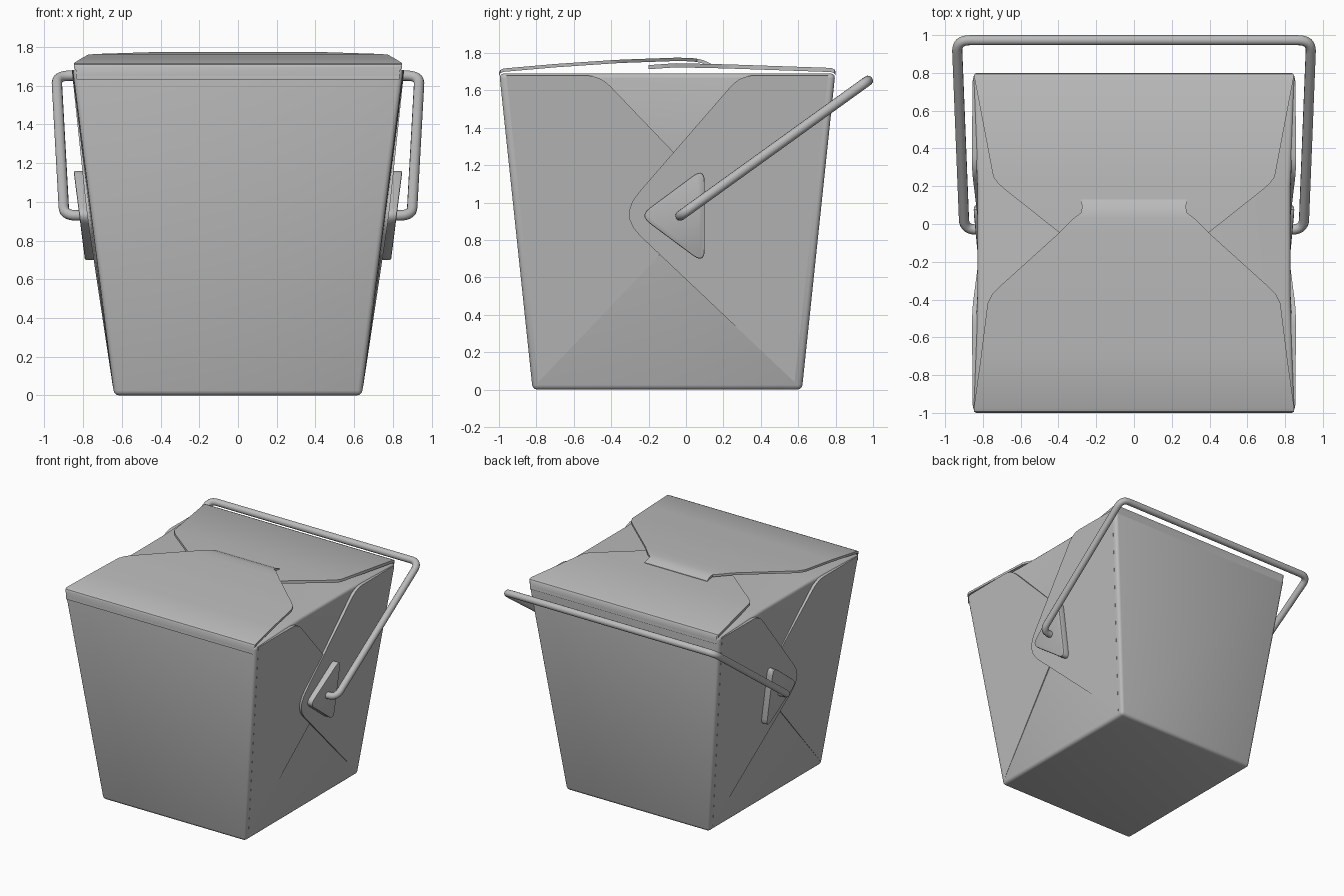
import bpy, bmesh, math
from mathutils import Vector

if "Cube" in bpy.data.objects:
    bpy.data.objects.remove(bpy.data.objects["Cube"])

grey = bpy.data.materials.new("card_grey")
grey.diffuse_color = (0.5, 0.5, 0.5, 1)
grey.use_nodes = True
grey.node_tree.nodes["Principled BSDF"].inputs["Base Color"].default_value = grey.diffuse_color

TOP = 1.69


def make(name, verts, faces, bevel=0.0, segments=3, bevel_angle=35, smooth=35, mirror=False):
    """Mesh object from points and faces, with optional soft edges and left-right mirror."""
    bm = bmesh.new()
    vs = [bm.verts.new(v) for v in verts]
    for f in faces:
        bm.faces.new([vs[i] for i in f])
    bmesh.ops.recalc_face_normals(bm, faces=bm.faces)
    if bevel:
        sharp = [e for e in bm.edges
                 if e.calc_face_angle(0) > math.radians(bevel_angle)]
        bmesh.ops.bevel(bm, geom=sharp, offset=bevel, segments=segments,
                        profile=0.5, affect='EDGES', clamp_overlap=True)
    me = bpy.data.meshes.new(name)
    bm.to_mesh(me)
    bm.free()
    me.materials.append(grey)
    ob = bpy.data.objects.new(name, me)
    bpy.context.collection.objects.link(ob)
    bpy.ops.object.select_all(action='DESELECT')
    ob.select_set(True)
    bpy.context.view_layer.objects.active = ob
    bpy.ops.object.shade_smooth_by_angle(angle=math.radians(smooth))
    if mirror:
        ob.modifiers.new("mirror", 'MIRROR').use_clip = False
    return ob


def rounded(points, radii, closed=True, steps=5):
    """Replace each corner that has a radius by a short curve."""
    pts = [Vector(p) for p in points]
    out, n = [], len(pts)
    for i, (p, r) in enumerate(zip(pts, radii)):
        if r == 0 or (not closed and i in (0, n - 1)):
            out.append(p)
            continue
        a = p + (pts[i - 1] - p).normalized() * r
        b = p + (pts[(i + 1) % n] - p).normalized() * r
        for k in range(steps + 1):
            t = k / steps
            out.append(a * (1 - t) ** 2 + p * 2 * t * (1 - t) + b * t * t)
    return out


def side_x(z):
    return 0.64 + 0.215 * z / TOP


def on_side(y, z, off=0.0):
    return (side_x(z) + off, y, z)


def side_plate(name, outline, inner, **kw):
    """Plate on the right wall; outline holds (y, z, offset from wall)."""
    n = len(outline)
    verts = [on_side(y, z, o) for y, z, o in outline]
    verts += [on_side(y, z, inner) for y, z, o in outline]
    faces = [list(range(n)), list(range(n, 2 * n))]
    faces += [[i, (i + 1) % n, (i + 1) % n + n, i + n] for i in range(n)]
    return make(name, verts, faces, mirror=True, **kw)


def lid(name, stations, thick):
    """Curved sheet running along y; stations hold (y, half width, top z)."""
    verts, faces = [], []
    for y, w, z in stations:
        verts += [(-w, y, z), (w, y, z), (w, y, z - thick), (-w, y, z - thick)]
    for s in range(len(stations) - 1):
        a, b = 4 * s, 4 * s + 4
        faces += [[a + k, a + (k + 1) % 4, b + (k + 1) % 4, b + k] for k in range(4)]
    e = len(verts) - 4
    faces += [[0, 1, 2, 3], [e, e + 1, e + 2, e + 3]]
    return make(name, verts, faces)


# Tapered carton body, side walls slightly pinched at the rim
verts, faces = [], []
for s in (1, -1):
    pts = [on_side(-0.82, 0), on_side(0.62, 0), on_side(0.798, TOP),
           on_side(0.2, TOP, -0.024), on_side(-0.38, TOP, -0.024),
           on_side(-0.998, TOP), on_side(-0.1, 1.2)]
    verts += [(s * x, y, z) for x, y, z in pts]
    o = 0 if s == 1 else 7
    faces += [[o + i, o + (i + 1) % 6, o + 6] for i in range(6)]
faces += [[i, (i + 1) % 6, (i + 1) % 6 + 7, i + 7] for i in (0, 1, 5)]
faces += [[2, 3, 4, 5, 12, 11, 10, 9]]
make("carton_body", verts, faces, bevel=0.025)

# Folded side flaps: front one below, rear one lapped over it to a rounded tip
front_flap = rounded(
    [(-0.96, 1.68, 0.001), (-0.46, 1.68, 0.004), (0.0, 1.2, 0.006),
     (0.0, 0.9, 0.006), (-0.14, 0.72, 0.008), (-0.79, 0.04, 0.001)],
    [0, 0.08, 0, 0, 0, 0])
side_plate("front_side_flap", front_flap, -0.04)
rear_flap = rounded(
    [(0.76, 1.68, 0.001), (0.29, 1.68, 0.005), (-0.36, 0.93, 0.022),
     (0.58, 0.04, 0.001)],
    [0, 0.08, 0.16, 0])
side_plate("rear_side_flap", rear_flap, -0.04)

# Triangular handle clips
clip = rounded([(-0.25, 0.93, 0.062), (0.1, 1.19, 0.062), (0.1, 0.67, 0.062)],
               [0.07, 0.08, 0.08])
side_plate("handle_clip", clip, -0.01, bevel=0.008, segments=2, bevel_angle=60)

# Rear lid with its tongue under the front lid
lid("rear_lid",
    [(0.80, 0.835, 1.66), (0.80, 0.835, 1.70), (0.793, 0.845, 1.713),
     (0.775, 0.845, 1.72), (0.25, 0.745, 1.738), (0.215, 0.72, 1.739),
     (0.18, 0.68, 1.74), (-0.05, 0.39, 1.745), (-0.10, 0.32, 1.742),
     (-0.20, 0.28, 1.735)], 0.022)

# Front lid lapped over the top, with a bent-down locking tab
lid("front_lid",
    [(-1.0, 0.835, 1.65), (-1.0, 0.835, 1.695), (-0.993, 0.848, 1.709),
     (-0.975, 0.848, 1.717), (-0.70, 0.81, 1.741), (-0.42, 0.775, 1.760),
     (-0.37, 0.75, 1.763), (-0.33, 0.71, 1.765), (-0.05, 0.40, 1.775),
     (0.03, 0.32, 1.773), (0.06, 0.28, 1.769), (0.09, 0.275, 1.762),
     (0.13, 0.28, 1.745)], 0.018)

# Bent wire handle
half = [(0.79, -0.03, 0.93), (0.898, -0.03, 0.93), (0.938, 0.973, 1.652)]
path = half + [(-x, y, z) for x, y, z in reversed(half)]
pts = rounded(path, [0, 0.065, 0.07, 0.07, 0.065, 0], closed=False, steps=8)
cu = bpy.data.curves.new("wire_handle", 'CURVE')
cu.dimensions = '3D'
cu.bevel_depth = 0.027
cu.bevel_resolution = 4
cu.use_fill_caps = True
sp = cu.splines.new('POLY')
sp.points.add(len(pts) - 1)
for q, p in zip(sp.points, pts):
    q.co = (*p, 1)
cu.materials.append(grey)
wire = bpy.data.objects.new("wire_handle", cu)
bpy.context.collection.objects.link(wire)
bpy.ops.object.select_all(action='DESELECT')
wire.select_set(True)
bpy.context.view_layer.objects.active = wire
bpy.ops.object.convert(target='MESH')
bpy.ops.object.shade_smooth_by_angle(angle=math.radians(50))
